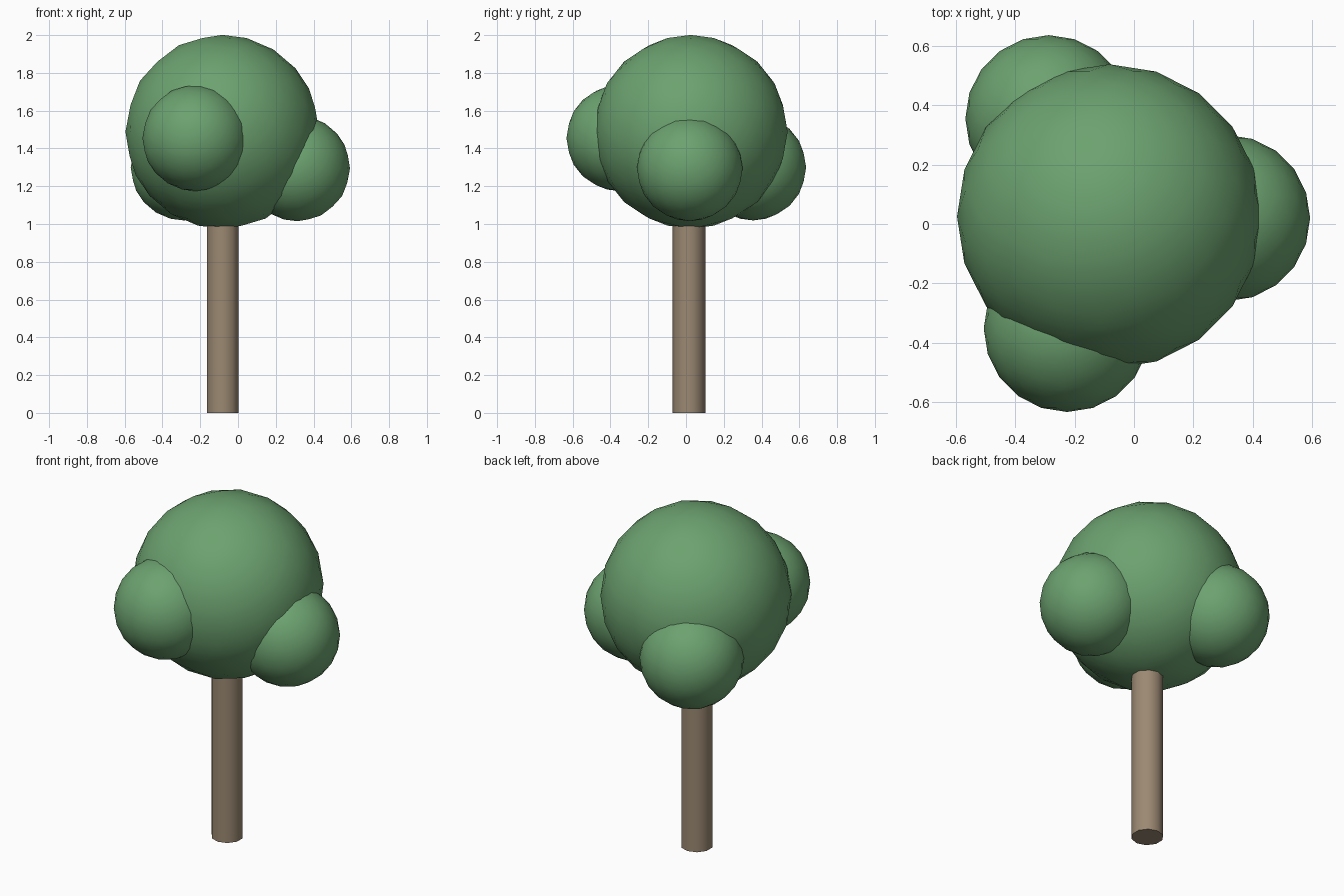
import bpy

if "Cube" in bpy.data.objects:
    bpy.data.objects.remove(bpy.data.objects["Cube"])


def material(name, color):
    m = bpy.data.materials.new(name)
    m.diffuse_color = color
    m.use_nodes = True
    m.node_tree.nodes["Principled BSDF"].inputs["Base Color"].default_value = m.diffuse_color
    return m


green = material("leaf_green", (0.15, 0.36, 0.16, 1))
brown = material("bark_brown", (0.33, 0.25, 0.17, 1))


def foliage(name, center, radius):
    bpy.ops.mesh.primitive_ico_sphere_add(subdivisions=3, radius=radius, location=center)
    ob = bpy.context.object
    ob.name = name
    ob.data.materials.append(green)
    bpy.ops.object.shade_smooth()


# Crown and its three side clumps
foliage("crown", (-0.083, 0.025, 1.488), 0.513)
foliage("clump_right", (0.313, 0.02, 1.295), 0.28)
foliage("clump_front", (-0.225, -0.352, 1.455), 0.281)
foliage("clump_back_left", (-0.287, 0.355, 1.30), 0.281)

# Ten-sided trunk running up into the crown
bpy.ops.mesh.primitive_cylinder_add(vertices=10, radius=0.087, depth=1.15,
                                    location=(-0.081, 0.015, 0.575))
trunk = bpy.context.object
trunk.name = "trunk"
trunk.data.materials.append(brown)
bpy.ops.object.shade_smooth_by_angle(angle=0.8)
